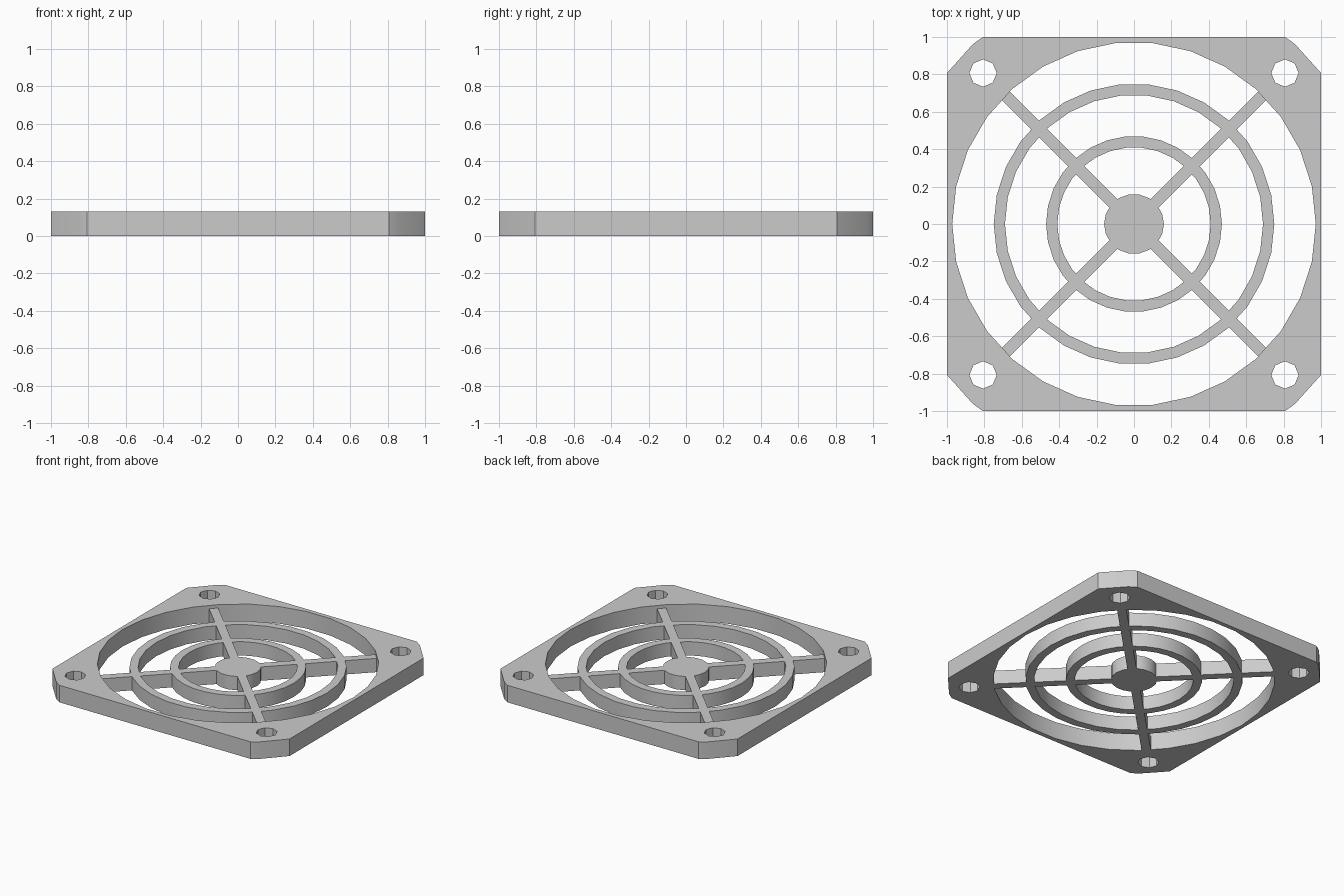
import bpy
import bmesh
from math import cos, sin, pi, radians

cube = bpy.data.objects.get("Cube")
if cube:
    bpy.data.objects.remove(cube, do_unlink=True)

FRAME_H = 0.13     # outer frame height
GRILLE_H = 0.105   # rings, spokes and hub sit a little lower

grey = bpy.data.materials.new("light grey plastic")
grey.use_nodes = True
grey.diffuse_color = (0.6, 0.6, 0.6, 1)
grey.node_tree.nodes["Principled BSDF"].inputs["Base Color"].default_value = (0.6, 0.6, 0.6, 1)


def circle(radius, sides, cx=0, cy=0):
    return [(cx + radius * cos(2 * pi * i / sides),
             cy + radius * sin(2 * pi * i / sides)) for i in range(sides)]


def plate(name, loops, height):
    """Extrude closed outlines (inner loops become holes) from z = 0."""
    curve = bpy.data.curves.new(name + "_outline", "CURVE")
    curve.dimensions = "2D"
    curve.fill_mode = "BOTH"
    curve.extrude = height / 2
    for loop in loops:
        spline = curve.splines.new("POLY")
        spline.points.add(len(loop) - 1)
        for point, (x, y) in zip(spline.points, loop):
            point.co = (x, y, 0, 1)
        spline.use_cyclic_u = True
    temp = bpy.data.objects.new(name + "_outline", curve)
    bpy.context.collection.objects.link(temp)
    bpy.context.view_layer.update()
    graph = bpy.context.evaluated_depsgraph_get()
    mesh = bpy.data.meshes.new_from_object(temp.evaluated_get(graph))
    bpy.data.objects.remove(temp, do_unlink=True)
    bpy.data.curves.remove(curve)

    # Weld caps to walls and stand the part on the ground
    bm = bmesh.new()
    bm.from_mesh(mesh)
    bmesh.ops.remove_doubles(bm, verts=bm.verts, dist=0.0005)
    bmesh.ops.translate(bm, verts=bm.verts, vec=(0, 0, height / 2))
    bmesh.ops.recalc_face_normals(bm, faces=bm.faces)
    bm.to_mesh(mesh)
    bm.free()
    mesh.name = name
    mesh.materials.clear()
    mesh.materials.append(grey)
    obj = bpy.data.objects.new(name, mesh)
    bpy.context.collection.objects.link(obj)
    bpy.ops.object.select_all(action="DESELECT")
    obj.select_set(True)
    bpy.context.view_layer.objects.active = obj
    bpy.ops.object.shade_smooth_by_angle(angle=radians(30))
    return obj


# Square frame with cut corners, a large opening and four screw holes
corner = [(1, 0.807), (0.86, 0.963), (0.807, 1)]
outline = []
for sx, sy in ((1, 1), (-1, 1), (-1, -1), (1, -1)):
    points = [(sx * x, sy * y) for x, y in corner]
    outline += points if sx * sy > 0 else points[::-1]
holes = [circle(0.073, 8, sx * 0.807, sy * 0.807) for sx in (1, -1) for sy in (1, -1)]
plate("frame", [outline, circle(0.972, 30)] + holes, FRAME_H)

# Concentric guard rings
for name, outer, inner in (("outer_ring", 0.75, 0.69), ("inner_ring", 0.47, 0.41)):
    plate(name, [circle(outer, 30), circle(inner, 30)], GRILLE_H)

# Central hub
plate("hub", [circle(0.16, 18)], GRILLE_H)

# Diagonal spokes from the hub into the frame
half = 0.032
for i in range(4):
    spoke = plate(f"spoke_{i + 1}",
                  [[(0.1, -half), (0.985, -half), (0.985, half), (0.1, half)]], GRILLE_H)
    spoke.rotation_euler.z = radians(45 + 90 * i)
